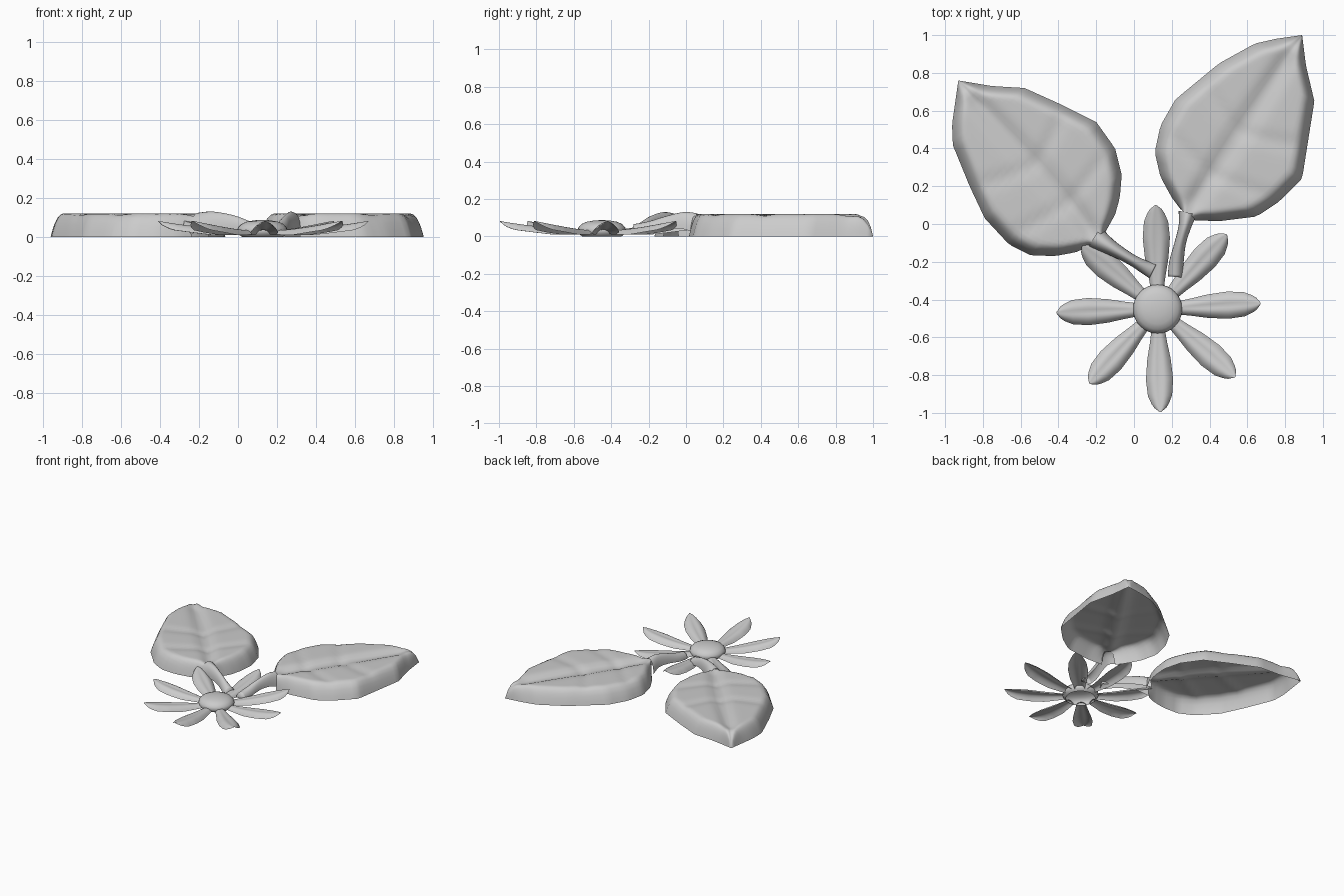
import bpy, bmesh, math
from mathutils import Vector

if "Cube" in bpy.data.objects:
    bpy.data.objects.remove(bpy.data.objects["Cube"])


def grid_object(name, rows):
    """Open sheet from rows of points, facing upward, smooth shaded."""
    bm = bmesh.new()
    vs = [[bm.verts.new(p) for p in r] for r in rows]
    for a, b in zip(vs, vs[1:]):
        for i in range(len(a) - 1):
            bm.faces.new((a[i], a[i + 1], b[i + 1], b[i]))
    bmesh.ops.remove_doubles(bm, verts=bm.verts, dist=0.0004)
    bmesh.ops.recalc_face_normals(bm, faces=bm.faces)
    if sum(f.normal.z * f.calc_area() for f in bm.faces) < 0:
        bmesh.ops.reverse_faces(bm, faces=bm.faces)
    for f in bm.faces:
        f.smooth = True
    me = bpy.data.meshes.new(name)
    bm.to_mesh(me)
    bm.free()
    ob = bpy.data.objects.new(name, me)
    bpy.context.collection.objects.link(ob)
    return ob


def along(pts, t):
    """Point at fraction t of a polyline's length."""
    pts = [Vector(p) for p in pts]
    lens = [(b - a).length for a, b in zip(pts, pts[1:])]
    d = t * sum(lens)
    for a, b, l in zip(pts, pts[1:], lens):
        if d <= l:
            return a.lerp(b, d / l)
        d -= l
    return pts[-1]


def bump(x, w):
    return math.exp(-(x / w) ** 2)


def rise(u):
    return 1 - (1 - min(1, max(0, u))) ** 2.5


def leaf(name, left, right, mid, n=40, m=14):
    """Puffed leaf: steep rim, flat top, grooved midrib and side veins."""
    tip = Vector(mid[-1])
    rows = []
    for i in range(n + 1):
        t = i / n
        M = along(mid, t)

        def side(edge):
            E = along(edge, t)
            L = (E - M).length
            out = []
            for j in range(m + 1):
                s = (j / m) ** 1.4
                p = E.lerp(M, s)
                d = L * s
                u = 1 if s == 1 and L < .07 else d / max(min(.085, .8 * L), 1e-4)
                z = .12 * rise(u) * rise((p - tip).length / .11)
                k = min(1, L / .15)
                z -= .026 * k * bump(L - d, .05)
                for c in (.22, .46):
                    z -= .009 * k * min(1, u) * bump(t - c - .12 * (1 - s), .03)
                out.append((p.x, p.y, max(z, 0)))
            return out
        rows.append(side(left) + side(right)[-2::-1])
    return grid_object(name, rows)


def stem(name, path):
    """Arched half tube; path entries are x, y, top z, half width, depth."""
    rows = []
    n = 16
    q = [Vector(p) for p in path]
    pts = []
    for i in range(n + 1):
        f = i / n * (len(q) - 1)
        k = min(int(f), len(q) - 2)
        u = f - k
        p0, p1, p2, p3 = (q[max(k - 1, 0)], q[k], q[k + 1], q[min(k + 2, len(q) - 1)])
        pts.append(.5 * (2 * p1 + (p2 - p0) * u + (2 * p0 - 5 * p1 + 4 * p2 - p3) * u * u
                         + (3 * p1 - p0 - 3 * p2 + p3) * u ** 3))
    for i, p in enumerate(pts):
        d = pts[min(i + 1, n)] - pts[max(i - 1, 0)]
        nx, ny = Vector((-d[1], d[0])).normalized()
        row = []
        for j in range(13):
            a = math.pi * j / 12
            w = p[3] * math.cos(a)
            row.append((p[0] + nx * w, p[1] + ny * w, p[2] - p[4] * (1 - math.sin(a))))
        rows.append(row)
    # rounded closed end
    e = pts[-1]
    rows.append([(e[0], e[1], e[2] - e[4])] * 13)
    return grid_object(name, rows)


# leaves
leaf("left_leaf",
     [(-.24, -.12), (-.31, -.15), (-.42, -.17), (-.55, -.165), (-.66, -.11), (-.79, .03),
      (-.87, .2), (-.96, .42), (-.963, .53), (-.93, .76)],
     [(-.15, -.04), (-.10, .05), (-.075, .14), (-.065, .26), (-.10, .40), (-.20, .54),
      (-.38, .63), (-.58, .72), (-.75, .73), (-.93, .76)],
     [(-.195, -.08), (-.3, .06), (-.6, .4), (-.93, .76)])
leaf("right_leaf",
     [(.245, .08), (.2, .14), (.14, .25), (.11, .38), (.14, .52), (.22, .66), (.45, .85),
      (.64, .955), (.75, .98), (.89, 1.0)],
     [(.32, .02), (.45, .015), (.65, .04), (.77, .12), (.89, .24), (.92, .43),
      (.955, .65), (.91, .84), (.89, 1.0)],
     [(.28, .05), (.35, .17), (.6, .55), (.89, 1.0)])

# leaf stems
stem("left_stem", [(-.21, -.07, .123, .065, .11), (-.13, -.12, .13, .042, .09),
                   (-.02, -.185, .11, .03, .07), (.06, -.23, .08, .036, .055),
                   (.1, -.25, .065, .042, .045)])
stem("right_stem", [(.285, .06, .123, .05, .11), (.27, -.01, .13, .034, .09),
                    (.245, -.1, .11, .03, .07), (.225, -.2, .08, .038, .055),
                    (.217, -.28, .065, .038, .045)])

# flower petals
C = Vector((.125, -.45))
tips = [(.115, .10), (.49, -.055), (.67, -.42), (.535, -.81),
        (.14, -.995), (-.235, -.845), (-.41, -.47), (-.275, -.115)]
for k, tp in enumerate(tips):
    d = Vector(tp) - C
    R = d.length
    d.normalize()
    nrm = Vector((-d.y, d.x))
    shape = [(0, .036), (.15, .046), (.35, .062), (.6, .072), (.8, .064), (.92, .042), (.97, .025), (1, .004)]
    rows = []
    for i in range(21):
        t = i / 20
        for (a, wa), (b, wb) in zip(shape, shape[1:]):
            if a <= t <= b:
                w = wa + (wb - wa) * (t - a) / (b - a)
                break
        r = .115 + (R - .115) * t
        row = []
        for j in range(13):
            v = j / 6 - 1
            p = C + d * r + nrm * (w * v)
            drop = .036 * min(1, w / .06) * abs(v) ** 3
            groove = .006 * bump(v, .25) * math.sin(math.pi * t)
            row.append((p.x, p.y, max(.003, .034 + .048 * t ** 1.3 - drop - groove)))
        rows.append(row)
    grid_object(f"petal_{k + 1}", rows)

# flower centre, a low dome open below
prof = [(0, .087), (.04, .085), (.08, .078), (.108, .066), (.125, .048), (.13, .03), (.122, .012), (.105, 0)]
grid_object("flower_centre",
            [[(C.x + r * math.cos(a * math.pi / 16), C.y + r * math.sin(a * math.pi / 16), z)
              for a in range(33)] for r, z in prof])
